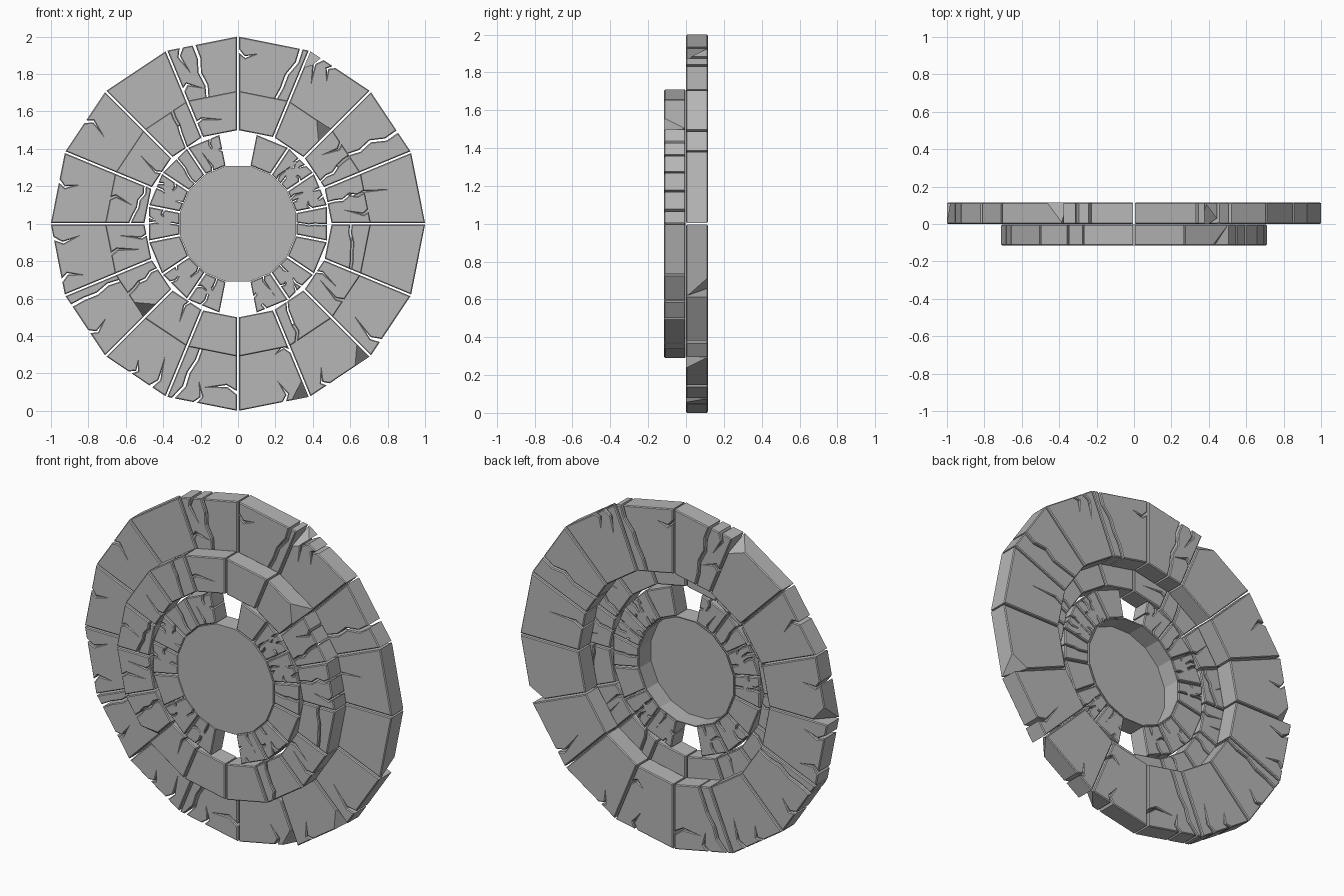
import bpy, bmesh, math, random
from mathutils import Vector

random.seed(7)
cube = bpy.data.objects.get("Cube")
if cube:
    bpy.data.objects.remove(cube, do_unlink=True)

SIDES = 16
STEP = math.tau / SIDES
GAP = 0.005      # half the joint between blocks
BEVEL = 0.005

stone = bpy.data.materials.new("grey stone")
stone.use_nodes = True
grey = (0.47, 0.47, 0.47, 1)
stone.diffuse_color = grey
stone.node_tree.nodes["Principled BSDF"].inputs["Base Color"].default_value = grey


def add_object(name, bm):
    bmesh.ops.recalc_face_normals(bm, faces=bm.faces)
    mesh = bpy.data.meshes.new(name)
    bm.to_mesh(mesh)
    bm.free()
    mesh.materials.append(stone)
    obj = bpy.data.objects.new(name, mesh)
    bpy.context.collection.objects.link(obj)
    return obj


def split(direction, c, slant):
    """Two unit-square outlines parted by a jagged crack."""
    line = []
    for i in range(6):
        t = i / 5
        line.append((c + slant * (t - 0.5) + random.uniform(-0.05, 0.05), t))
    w = 0.02
    first = [(0, 1), (0, 0)] + [(u - w, v) for u, v in line]
    second = [(1, 0), (1, 1)] + [(u + w, v) for u, v in reversed(line)]
    if direction == "across":
        first, second = ([(v, u) for u, v in reversed(p)] for p in (first, second))
    return [first, second]


def notch(poly, side, t, depth, width):
    """Cut a crooked tapering crack into one side of an outline."""
    axis, value = {"left": (0, 0), "right": (0, 1), "inner": (1, 0), "outer": (1, 1)}[side]
    other = 1 - axis
    inward = 1 if value == 0 else -1
    for i, p in enumerate(poly):
        q = poly[(i + 1) % len(poly)]
        if p[axis] != value or q[axis] != value:
            continue
        low, high = sorted((p[other], q[other]))
        if not low + 0.1 < t < high - 0.1:
            continue
        way = 1 if q[other] > p[other] else -1
        bend = random.choice((-1, 1)) * 0.07
        shape = [(-width, 0), (bend - width * 0.5, 0.5), (bend * 0.4, 1),
                 (bend + width * 0.5, 0.45), (width, 0)]
        points = []
        for along, deep in shape:
            point = [0, 0]
            point[other] = t + way * along
            point[axis] = value + inward * deep * depth
            points.append(tuple(point))
        return poly[:i + 1] + points + poly[i + 1:]
    return poly


def build_block(name, start, r_in, r_out, y_front, y_back, polys, chip):
    """Map outlines onto a wedge, extrude them and bevel the rims."""
    def corner(angle, r, shift):
        return Vector((r * math.cos(angle) - shift * math.sin(angle), 0,
                       r * math.sin(angle) + shift * math.cos(angle) + 1))
    a, b = corner(start, r_in, GAP), corner(start + STEP, r_in, -GAP)
    c, d = corner(start, r_out, GAP), corner(start + STEP, r_out, -GAP)
    bm = bmesh.new()
    caps = []
    for poly in polys:
        verts = []
        for u, v in poly:
            p = a.lerp(b, u).lerp(c.lerp(d, u), v)
            verts.append(bm.verts.new((p.x, y_front, p.z)))
        face = bm.faces.new(verts)
        geom = bmesh.ops.extrude_face_region(bm, geom=[face], use_keep_orig=True)["geom"]
        bmesh.ops.translate(bm, vec=(0, y_back - y_front, 0),
                            verts=[g for g in geom if isinstance(g, bmesh.types.BMVert)])
        caps += [face] + [g for g in geom if isinstance(g, bmesh.types.BMFace)]
    bmesh.ops.recalc_face_normals(bm, faces=bm.faces)
    rims = list({e for f in caps for e in f.edges})
    bmesh.ops.bevel(bm, geom=rims, offset=BEVEL, segments=1, affect="EDGES",
                    clamp_overlap=False)
    # Broken corner
    if chip:
        at, face_side = chip
        point = c if at == "start" else d
        along = (d - c).normalized() * (-1 if at == "start" else 1)
        out = (c + d - a - b).normalized()
        normal = (along + out * 0.8 + Vector((0, face_side * 0.9, 0))).normalized()
        y = y_front if face_side < 0 else y_back
        hit = Vector((point.x, y, point.z)) - normal * 0.06
        cut = bmesh.ops.bisect_plane(bm, geom=bm.verts[:] + bm.edges[:] + bm.faces[:],
                                     plane_co=hit, plane_no=normal, clear_outer=True)
        edges = [g for g in cut["geom_cut"] if isinstance(g, bmesh.types.BMEdge)]
        bmesh.ops.holes_fill(bm, edges=edges, sides=0)
    add_object(name, bm)


def build_ring(name, r_in, r_out, y_front, y_back, offset, splits, notches, chips, skip=()):
    for k in range(SIDES):
        if k in skip:
            continue
        polys = [[(0, 0), (1, 0), (1, 1), (0, 1)]]
        if k in splits:
            polys = split(*splits[k])
        for side, t, depth in notches.get(k, ()):
            polys = [notch(p, side, t, depth, 0.025) for p in polys]
        build_block(f"{name}_block_{k + 1}", (k + offset) * STEP, r_in, r_out,
                    y_front, y_back, polys, chips.get(k))


# Large outer ring, set behind
build_ring(
    "outer_ring", 0.62, 1.0, 0.0, 0.115, 0,
    splits={1: ("radial", 0.4, -0.15), 3: ("radial", 0.2, -0.2), 4: ("radial", 0.62, 0.05),
            9: ("radial", 0.15, 0.1), 11: ("radial", 0.2, -0.2)},
    notches={0: [("inner", 0.6, 0.3)], 2: [("outer", 0.8, 0.25), ("outer", 0.6, 0.15)],
             3: [("right", 0.8, 0.2)], 4: [("outer", 0.8, 0.25), ("right", 0.4, 0.2)],
             6: [("outer", 0.5, 0.2)], 7: [("outer", 0.4, 0.2)],
             8: [("outer", 0.2, 0.25), ("outer", 0.8, 0.2)],
             9: [("outer", 0.6, 0.2)], 10: [("outer", 0.75, 0.3), ("outer", 0.4, 0.15)],
             11: [("right", 0.75, 0.35), ("outer", 0.4, 0.2)],
             12: [("outer", 0.65, 0.2), ("right", 0.3, 0.2)],
             13: [("outer", 0.3, 0.15)], 14: [("outer", 0.25, 0.3)]},
    chips={2: ("end", -1), 5: ("start", 1), 7: ("end", 1), 12: ("end", -1),
           13: ("end", -1), 15: ("start", 1)})

# Middle ring, set in front
build_ring(
    "middle_ring", 0.5, 0.71, -0.115, -0.002, 0,
    splits={0: ("radial", 0.6, 0.1), 1: ("radial", 0.3, 0.15), 5: ("radial", 0.4, -0.2),
            7: ("across", 0.25, 0.2), 9: ("radial", 0.35, 0.2), 13: ("radial", 0.3, -0.2),
            15: ("across", 0.6, -0.2)},
    notches={1: [("outer", 0.7, 0.3)], 4: [("right", 0.4, 0.3)], 6: [("inner", 0.5, 0.3)],
             7: [("outer", 0.5, 0.3)], 8: [("outer", 0.6, 0.4), ("inner", 0.3, 0.3)],
             10: [("inner", 0.6, 0.3)], 14: [("outer", 0.4, 0.4), ("inner", 0.6, 0.3)],
             0: [("outer", 0.25, 0.3)]},
    chips={2: ("start", -1), 9: ("end", -1)})

# Inner ring, open at the top and bottom
inner_splits = {k: ("radial", 0.5, random.uniform(-0.2, 0.2)) for k in (0, 1, 2, 6, 7, 8, 11, 14)}
inner_notches = {k: [("outer", 0.3, 0.35), ("inner", 0.65, 0.3), ("left", 0.5, 0.3)]
                 for k in range(SIDES) if k % 3}
build_ring("inner_ring", 0.318, 0.485, -0.113, -0.002, -0.5,
           splits=inner_splits, notches=inner_notches, chips={}, skip=(4, 12))

# Centre disc: a thin pan, open at the back
bm = bmesh.new()
rim = []
for y in (-0.115, -0.002):
    rim.append([bm.verts.new((0.316 * math.cos((i + 0.5) * STEP), y,
                              0.316 * math.sin((i + 0.5) * STEP) + 1)) for i in range(SIDES)])
bm.faces.new(rim[0])
for i in range(SIDES):
    j = (i + 1) % SIDES
    bm.faces.new((rim[0][i], rim[0][j], rim[1][j], rim[1][i]))
disc = add_object("centre_disc", bm)
shell = disc.modifiers.new("shell", "SOLIDIFY")
shell.thickness = 0.006
shell.offset = -1
